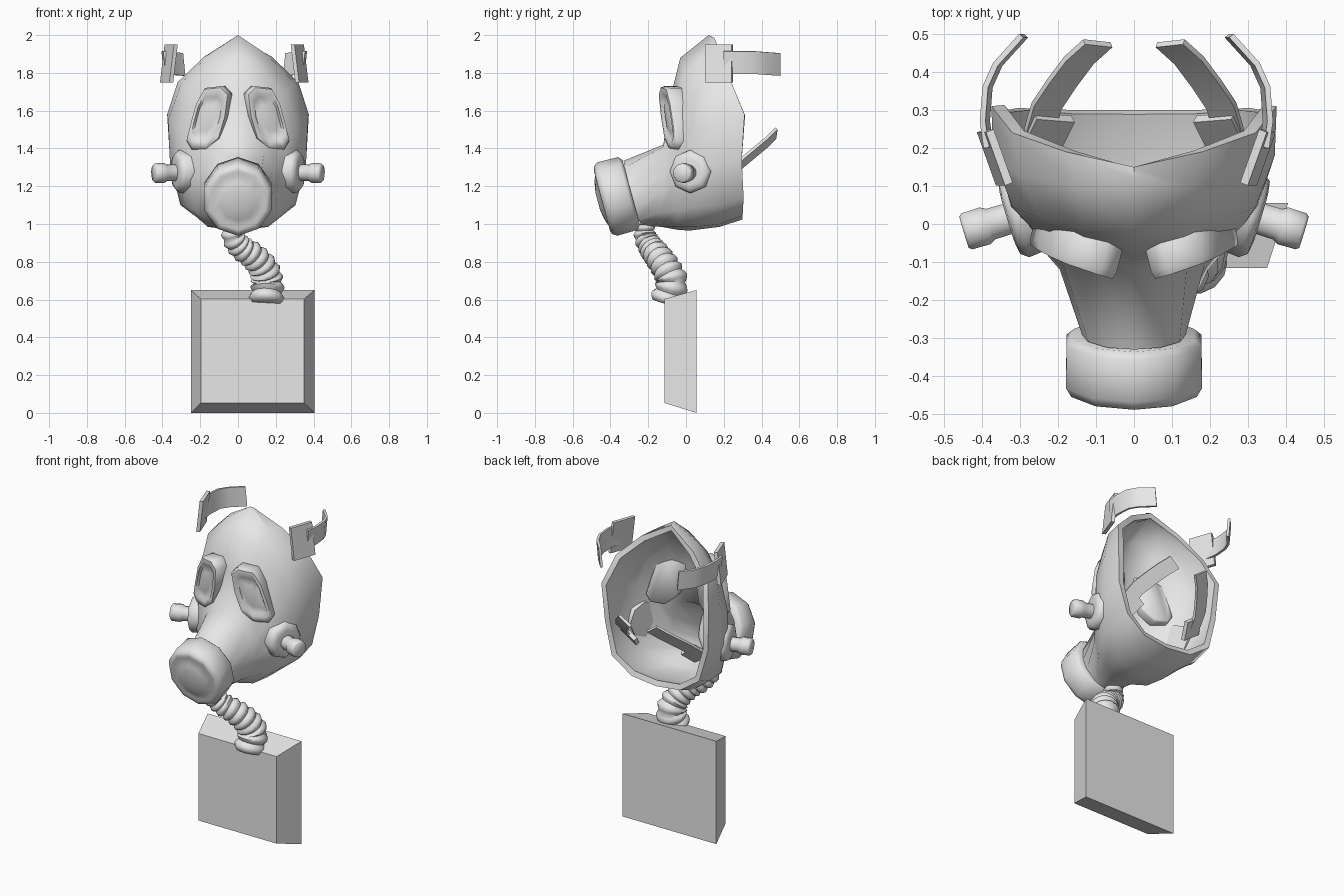
import bpy, math
from mathutils import Vector, Matrix

if "Cube" in bpy.data.objects:
    bpy.data.objects.remove(bpy.data.objects["Cube"])

grey = bpy.data.materials.new("rubber grey")
grey.diffuse_color = (0.8, 0.8, 0.8, 1)
grey.use_nodes = True
grey.node_tree.nodes["Principled BSDF"].inputs["Base Color"].default_value = grey.diffuse_color


def make(name, verts, faces, mods=(), angle=35):
    """Mesh object with applied modifiers and angle-based smoothing."""
    me = bpy.data.meshes.new(name)
    me.from_pydata([tuple(v) for v in verts], [], faces)
    me.materials.append(grey)
    ob = bpy.data.objects.new(name, me)
    bpy.context.collection.objects.link(ob)
    bpy.ops.object.select_all(action='DESELECT')
    bpy.context.view_layer.objects.active = ob
    ob.select_set(True)
    bpy.ops.object.mode_set(mode='EDIT')
    bpy.ops.mesh.select_all(action='SELECT')
    bpy.ops.mesh.normals_make_consistent(inside=False)
    bpy.ops.object.mode_set(mode='OBJECT')
    for kind, settings in mods:
        m = ob.modifiers.new(kind, kind)
        for k, v in settings.items():
            setattr(m, k, v)
        bpy.ops.object.modifier_apply(modifier=m.name)
    if angle:
        bpy.ops.object.shade_smooth_by_angle(angle=math.radians(angle))
    return ob


def loft(name, rings, caps=True, **kw):
    """Skin a list of closed rings that share one point count."""
    n = len(rings[0])
    verts = [p for r in rings for p in r]
    faces = [(i * n + j, i * n + (j + 1) % n, (i + 1) * n + (j + 1) % n, (i + 1) * n + j)
             for i in range(len(rings) - 1) for j in range(n)]
    if caps:
        faces += [tuple(range(n))[::-1], tuple(range(len(verts) - n, len(verts)))]
    return make(name, verts, faces, **kw)


def turned(name, origin, axis, profile, sides, sx=1.0, sy=1.0, **kw):
    """Lathe (distance, radius) pairs around an axis."""
    m = Matrix.Translation(origin) @ Vector(axis).to_track_quat('Z', 'Y').to_matrix().to_4x4()
    rings = [[m @ Vector((sx * r * math.sin(a), sy * r * math.cos(a), d))
              for a in (2 * math.pi * k / sides for k in range(sides))] for d, r in profile]
    return loft(name, rings, **kw)


def ribbon(name, path, width, thick):
    """Flat strap along a path, with a given half-width vector."""
    w = Vector(width)
    verts = [Vector(p) + s * w for p in path for s in (-1, 1)]
    faces = [(2 * i, 2 * i + 1, 2 * i + 3, 2 * i + 2) for i in range(len(path) - 1)]
    return make(name, verts, faces, mods=[('SOLIDIFY', dict(thickness=thick, offset=0))])


# Face shell: lines running from the back rim to the snout end, top to bottom
lines = [
    [(0, .15, 1.985), (0, .12, 2.0), (0, -.03, 1.88), (0, -.085, 1.66), (0, -.12, 1.42), (0, -.33, 1.335)],
    [(.18, .19, 1.885), (.15, .10, 1.9), (.14, -.01, 1.80), (.12, -.065, 1.62), (.08, -.12, 1.41), (.07, -.325, 1.30)],
    [(.32, .24, 1.75), (.30, .13, 1.745), (.255, .02, 1.68), (.2, -.045, 1.55), (.14, -.105, 1.38), (.12, -.31, 1.24)],
    [(.375, .31, 1.58), (.37, .18, 1.55), (.32, .045, 1.5), (.25, -.03, 1.42), (.185, -.11, 1.28), (.135, -.295, 1.16)],
    [(.36, .295, 1.34), (.36, .18, 1.32), (.325, .045, 1.29), (.26, -.045, 1.24), (.195, -.12, 1.18), (.125, -.27, 1.09)],
    [(.305, .305, 1.14), (.305, .18, 1.1), (.28, .05, 1.09), (.225, -.045, 1.07), (.155, -.14, 1.06), (.08, -.25, 1.02)],
    [(.17, .30, 1.045), (.17, .18, 1.0), (.16, .06, .985), (.14, -.05, .985), (.08, -.13, 1.005), (.05, -.24, 1.0)],
    [(0, .30, 1.025), (0, .18, .985), (0, .02, .965), (0, -.05, .97), (0, -.13, .985), (0, -.24, .99)],
]
cols = lines + [[(-x, y, z) for x, y, z in l] for l in lines[-2:0:-1]]
loft("face_shell", [[c[i] for c in cols] for i in range(6)], caps=False, angle=60,
     mods=[('SOLIDIFY', dict(thickness=.035, offset=-1))])

# Front filter canister, tilted down, with a domed front
turned("filter_canister", (0, -.295, 1.165), (0, -.966, -.26),
       [(0, .1), (-.005, .168), (.012, .188), (.125, .19), (.15, .175), (.156, .155),
        (.152, .14), (.168, .1), (.178, .045)], 10, sx=.99, sy=1.06, angle=65)

# Eye pieces
outline = [(.05, 1.69), (.09, 1.73), (.18, 1.72), (.225, 1.64), (.255, 1.53), (.277, 1.44),
           (.25, 1.395), (.17, 1.39), (.10, 1.45), (.065, 1.57)]
for side, s in (("left", -1), ("right", 1)):
    def eye_ring(k, depth):
        out = []
        for x, z in outline:
            x, z = .163 + (x - .163) * k, 1.565 + (z - 1.565) * k
            y = -.145 + .34 * (x - .06) + .06 * (1.72 - z) + depth
            out.append((s * (x - .25 * depth), y, z))
        return out
    loft(side + "_eye_piece", [eye_ring(.95, .1), eye_ring(1, .09), eye_ring(1, .02), eye_ring(.95, 0),
                               eye_ring(.76, -.002), eye_ring(.66, .012), eye_ring(.4, .004)], angle=65)

    # Side valves
    axis = (s * .955, -.29, -.02)
    turned(side + "_valve_disc", (s * .285, .03, 1.278), axis,
           [(-.03, .11), (.025, .115), (.045, .1), (.05, .07)], 8, angle=65)
    turned(side + "_valve_stem", (s * .31, .02, 1.272), axis,
           [(0, .043), (.07, .044), (.085, .053), (.135, .052), (.143, .045)], 10, angle=65)

    # Upper buckles and straps, set slightly off centre
    off = -.02
    cx = s * .345 + off
    plate = [(cx - s * .024, .105), (cx + s * .026, .245)]
    verts = []
    for x, y in plate:
        for t in (-.01, .01):
            for z, lean in ((1.75, .012), (1.95, -.012)):
                verts.append((x + s * (t + lean), y - .4 * t, z))
    make(side + "_upper_buckle", verts,
         [(0, 1, 3, 2), (4, 6, 7, 5), (0, 4, 5, 1), (2, 3, 7, 6), (0, 2, 6, 4), (1, 5, 7, 3)], angle=0)
    ribbon(side + "_upper_strap",
           [(s * x + off, y, z) for x, y, z in
            ((.362, .2, 1.855), (.372, .27, 1.855), (.365, .36, 1.855), (.338, .42, 1.85), (.27, .495, 1.845))],
           (s * .006, 0, .06), .015)

    # Lower straps and the plates holding them inside the cheeks
    ribbon(side + "_lower_strap",
           [(s * .25, .24, 1.275), (s * .23, .31, 1.335), (s * .19, .37, 1.385),
            (s * .145, .43, 1.435), (s * .095, .475, 1.48)], (s * .036, .004, .026), .016)
    ribbon(side + "_lower_buckle", [(s * .25, .2, 1.235), (s * .21, .28, 1.305)],
           (s * .05, .004, .036), .025)

# Ribbed hose: a curved sweep with swelling rings
path = [Vector(p) for p in ((-.03, -.22, 1.0), (-.025, -.215, .93), (.015, -.185, .875), (.08, -.15, .83),
                            (.135, -.105, .765), (.155, -.075, .69), (.15, -.105, .58))]


def along(t):
    f = min(t, .99999) * (len(path) - 1)
    i = int(f)
    u = f - i
    p1, p2 = path[i], path[i + 1]
    p0 = path[i - 1] if i else 2 * p1 - p2
    p3 = path[i + 2] if i + 2 < len(path) else 2 * p2 - p1
    return .5 * (2 * p1 + (p2 - p0) * u + (2 * p0 - 5 * p1 + 4 * p2 - p3) * u * u
                 + (3 * p1 - p0 - 3 * p2 + p3) * u ** 3)


rings, ribs = [], 12
for k in range(ribs * 4 + 1):
    t = k / (ribs * 4)
    swell = (.8, .93, 1.0, .93)[k % 4]
    r = (.056 + .04 * t) * swell
    d = (along(min(t + .02, 1)) - along(max(t - .02, 0))).normalized()
    u = d.cross(Vector((0, 1, 0))).normalized()
    v = d.cross(u)
    rings.append([along(t) + r * (math.cos(a) * u + math.sin(a) * v)
                  for a in (2 * math.pi * j / 14 for j in range(14))])
loft("ribbed_hose", rings, angle=60)

# Supply box with a smaller front face
rect = lambda x0, x1, z0, z1, y: [(x0, y, z0), (x1, y, z0), (x1, y, z1), (x0, y, z1)]
loft("supply_box", [rect(-.25, .405, 0, .65, .055), rect(-.197, .35, .053, .603, -.115)], angle=0)
